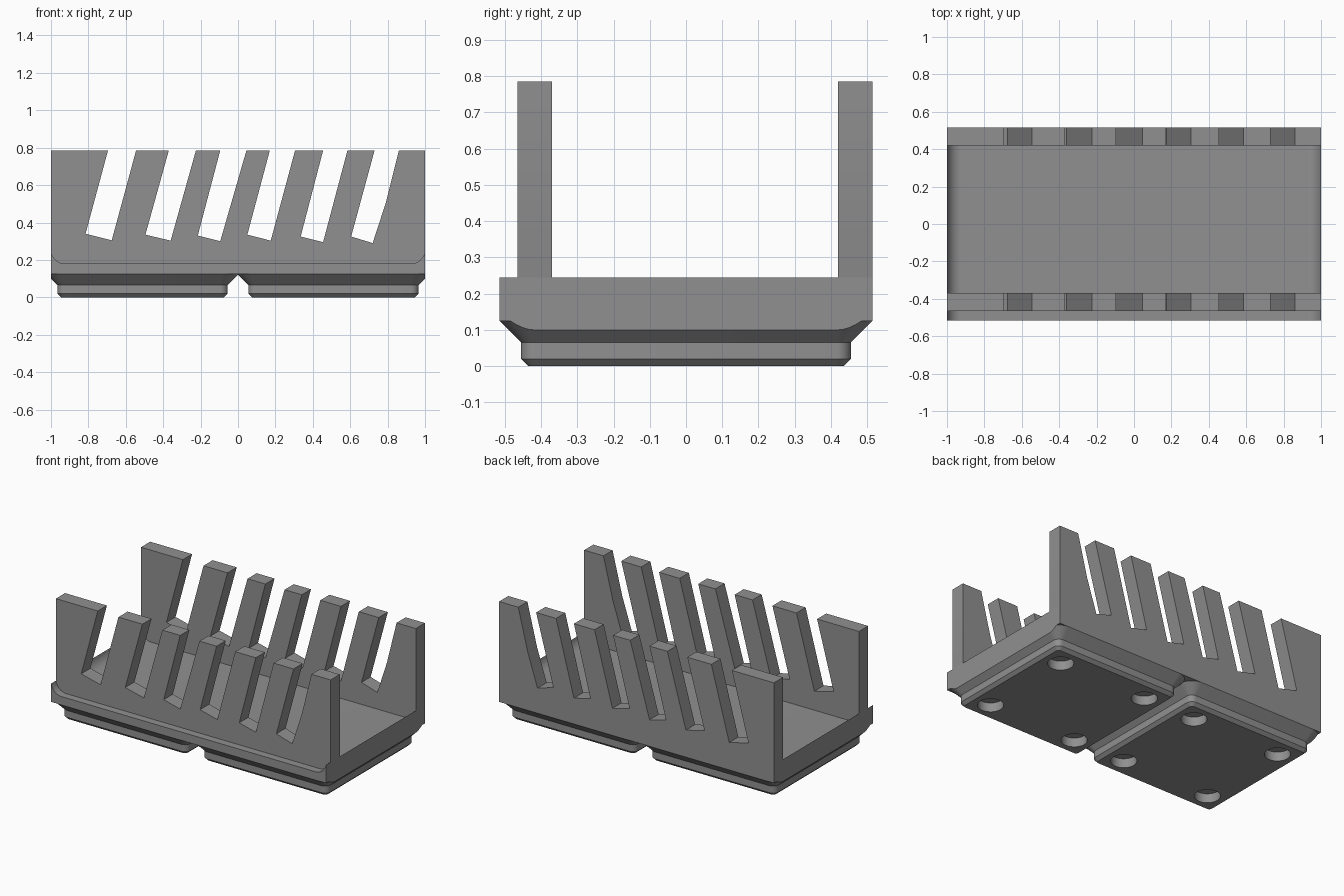
import bpy, bmesh, math
from mathutils import Matrix, Vector

if "Cube" in bpy.data.objects:
    bpy.data.objects.remove(bpy.data.objects["Cube"])

grey = bpy.data.materials.new("mid grey")
grey.diffuse_color = (0.28, 0.28, 0.28, 1)
grey.use_nodes = True
grey.node_tree.nodes["Principled BSDF"].inputs["Base Color"].default_value = grey.diffuse_color


def make_object(name, bm):
    bmesh.ops.recalc_face_normals(bm, faces=bm.faces)
    me = bpy.data.meshes.new(name)
    bm.to_mesh(me)
    bm.free()
    me.materials.append(grey)
    ob = bpy.data.objects.new(name, me)
    bpy.context.collection.objects.link(ob)
    return ob


def smooth(ob):
    ob.data.shade_smooth()
    ob.data.set_sharp_from_angle(angle=math.radians(30))


def extrude_xz(name, outline, y0, y1):
    """Solid from an x-z outline, running from y0 to y1."""
    bm = bmesh.new()
    face = bm.faces.new([bm.verts.new((x, y0, z)) for x, z in outline])
    new = bmesh.ops.extrude_face_region(bm, geom=[face])["geom"]
    verts = [g for g in new if isinstance(g, bmesh.types.BMVert)]
    bmesh.ops.translate(bm, verts=verts, vec=(0, y1 - y0, 0))
    ob = make_object(name, bm)
    smooth(ob)
    return ob


# Floor line, left to right, curling up at both ends
FLOOR, RISE, RUN = 0.18, 0.065, 0.075
curl = []
for i in range(9):
    a = math.radians(80) * i / 8
    curl.append((1 - RUN + RUN * math.sin(a) / math.sin(math.radians(80)),
                 FLOOR + RISE * (1 - math.cos(a)) / (1 - math.cos(math.radians(80)))))
floor_line = [(-x, z) for x, z in reversed(curl)] + curl

# Tray slab
extrude_xz("tray_floor", [(1, 0.125), (-1, 0.125)] + floor_line, -0.515, 0.515)

# Slotted walls: bottom left, bottom right, top left x, top right x of each slot
TOP = 0.785
slots = [(-0.815, 0.34, -0.675, 0.305, -0.695, -0.545),
         (-0.495, 0.335, -0.36, 0.303, -0.37, -0.225),
         (-0.215, 0.33, -0.095, 0.30, -0.095, 0.045),
         (0.05, 0.335, 0.175, 0.303, 0.17, 0.305),
         (0.335, 0.325, 0.455, 0.295, 0.455, 0.585),
         (0.605, 0.325, 0.72, 0.29, 0.73, 0.86)]
comb = floor_line + [(1, TOP)]
for i, (xl, zl, xr, zr, tl, tr) in reversed(list(enumerate(slots))):
    comb.append((tr, TOP))
    if i == 5:
        comb.append((0.79, 0.505))   # slight bend in the last slot
    comb += [(xr, zr), (xl, zl), (tl, TOP)]
comb.append((-1, TOP))
extrude_xz("front_wall", comb, -0.465, -0.37)
extrude_xz("back_wall", comb, 0.42, 0.515)


def rounded_square(bm, cx, half, r, z, n=8):
    ring = []
    for q in range(4):
        mid = math.radians(45 + 90 * q)
        ox = cx + math.copysign(half - r, math.cos(mid))
        oy = math.copysign(half - r, math.sin(mid))
        for i in range(n + 1):
            a = math.radians(90 * q + 90 * i / n)
            ring.append(bm.verts.new((ox + r * math.cos(a), oy + r * math.sin(a), z)))
    return ring


# Stepped feet with rounded corners and four round pockets underneath
for name, side in (("left_foot", -1), ("right_foot", 1)):
    cx = 0.51 * side
    bm = bmesh.new()
    rings = [rounded_square(bm, cx, *p) for p in
             ((0.435, 0.02, 0), (0.455, 0.04, 0.02), (0.455, 0.04, 0.065), (0.515, 0.093, 0.125))]
    for a, b in zip(rings, rings[1:]):
        for i in range(len(a)):
            j = (i + 1) % len(a)
            bm.faces.new((a[i], a[j], b[j], b[i]))
    bm.faces.new(rings[0])
    bm.faces.new(rings[-1])
    # trim at the ends of the tray and at the middle
    for x, direction in ((0, -side), (side, side)):
        bmesh.ops.bisect_plane(bm, geom=bm.verts[:] + bm.edges[:] + bm.faces[:],
                               plane_co=(x, 0, 0), plane_no=(direction, 0, 0), clear_outer=True)
        bmesh.ops.holes_fill(bm, edges=[e for e in bm.edges if e.is_boundary])
    foot = make_object(name, bm)

    bm = bmesh.new()
    for sx in (-1, 1):
        for sy in (-1, 1):
            bmesh.ops.create_cone(bm, cap_ends=True, segments=32, radius1=0.077, radius2=0.077,
                                  depth=0.12,
                                  matrix=Matrix.Translation(Vector((cx + 0.32 * sx, 0.32 * sy, 0))))
    cutter = make_object("pocket_cutter", bm)
    cutter.hide_render = True
    mod = foot.modifiers.new("pockets", "BOOLEAN")
    mod.operation, mod.object, mod.solver = "DIFFERENCE", cutter, "EXACT"
    dg = bpy.context.evaluated_depsgraph_get()
    cut_mesh = bpy.data.meshes.new_from_object(foot.evaluated_get(dg))
    foot.modifiers.clear()
    foot.data = cut_mesh
    bpy.data.objects.remove(cutter)
    smooth(foot)
